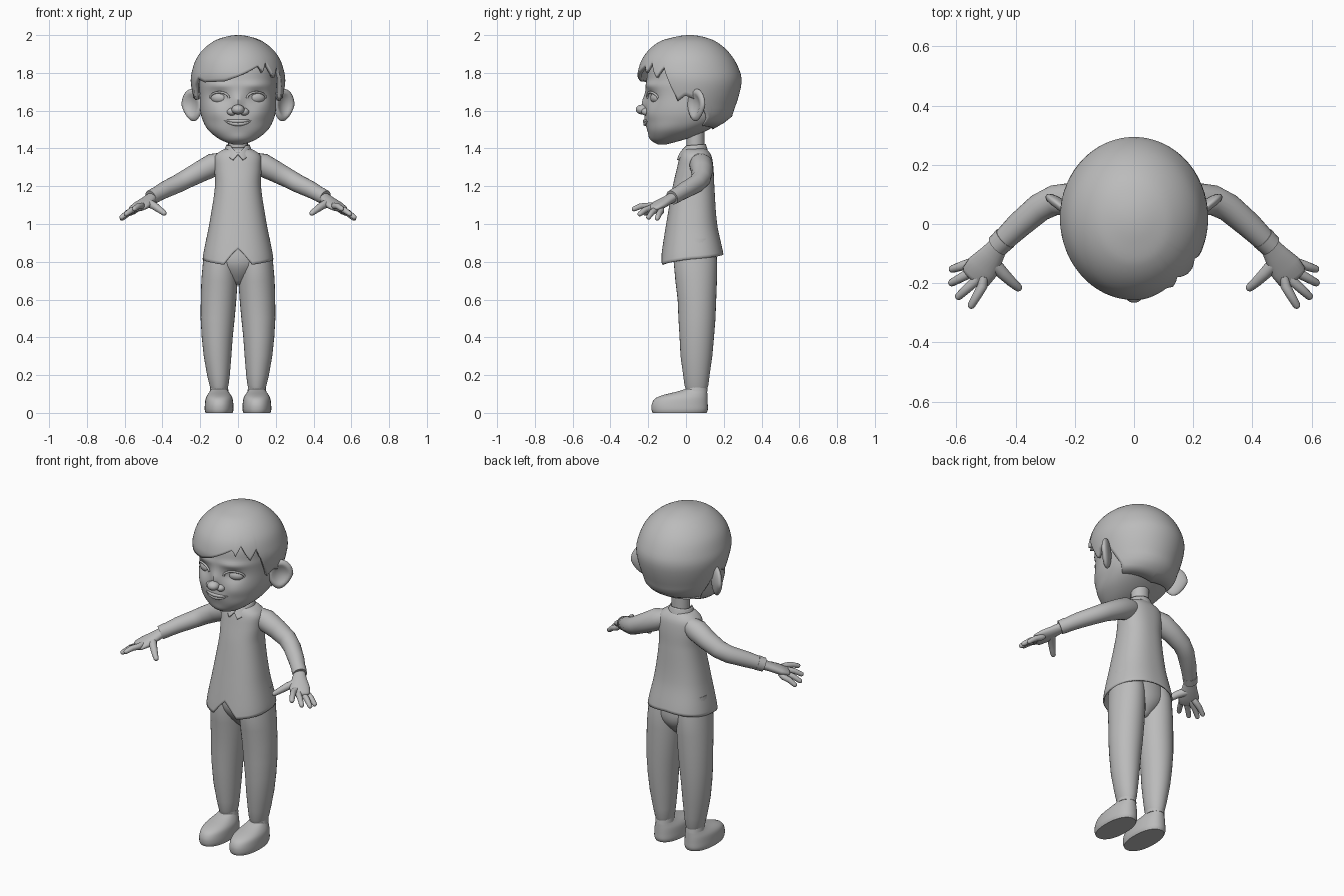
import bpy
import bmesh
from math import sin, cos, pi, radians, sqrt, exp, copysign
from mathutils import Vector, Matrix

if "Cube" in bpy.data.objects:
    bpy.data.objects.remove(bpy.data.objects["Cube"])

# One plain clay colour for everything
GREY = (0.5, 0.5, 0.5, 1)
clay = bpy.data.materials.new("plain grey")
clay.use_nodes = True
clay.diffuse_color = GREY
clay.node_tree.nodes["Principled BSDF"].inputs["Base Color"].default_value = GREY


def finish(name, bm, mirror=False, thickness=0, fix_normals=True):
    """Turn a bmesh into a smooth shaded object."""
    if fix_normals:
        bmesh.ops.recalc_face_normals(bm, faces=bm.faces)
    mesh = bpy.data.meshes.new(name)
    bm.to_mesh(mesh)
    bm.free()
    mesh.materials.append(clay)
    for poly in mesh.polygons:
        poly.use_smooth = True
    mesh.set_sharp_from_angle(angle=radians(50))
    obj = bpy.data.objects.new(name, mesh)
    bpy.context.scene.collection.objects.link(obj)
    if thickness:
        obj.modifiers.new("thickness", "SOLIDIFY").thickness = thickness
    if mirror:
        obj.modifiers.new("mirror", "MIRROR")
    return obj


def skin_rings(bm, rings, caps):
    """Join rings of points, listed top down, with quads."""
    rows = [[bm.verts.new(p) for p in ring] for ring in rings]
    n = len(rows[0])
    for a, b in zip(rows, rows[1:]):
        for i in range(n):
            j = (i + 1) % n
            bm.faces.new((a[i], b[i], b[j], a[j]))
    if caps:
        bm.faces.new(rows[0])
        bm.faces.new(rows[-1][::-1])


def linear(table, t):
    """Straight interpolation for hem heights; a plain number is constant."""
    if not isinstance(table, list):
        return table
    if table[0][0] >= 0:
        t = abs(t)
    for (a, u), (b, v) in zip(table, table[1:]):
        if t <= b:
            return u + (v - u) * (t - a) / (b - a)
    return table[-1][1]


def section(table, z, ease=1):
    """Smoothly interpolated (front, back, half width) at height z."""
    def key(h):
        return max(table[0][0] - h, 0) ** (1 / ease)
    keys = [key(row[0]) for row in table]
    last = len(keys) - 1
    t = min(max(key(z), 0), keys[-1])
    i = next(k for k in range(last) if t <= keys[k + 1])

    def slope(k, c):
        lo, hi = max(k - 1, 0), min(k + 1, last)
        return (table[hi][c] - table[lo][c]) / (keys[hi] - keys[lo])
    span = keys[i + 1] - keys[i]
    s = (t - keys[i]) / span
    blend = s * s * (3 - 2 * s)
    return [table[i][c] * (1 - blend) + table[i + 1][c] * blend
            + span * (s * (1 - s) ** 2 * slope(i, c) - s * s * (1 - s) * slope(i + 1, c))
            for c in (1, 2, 3)]


def power(v, p):
    return copysign(abs(v) ** p, v)


def shell(name, table, top, bottom, n=72, rows=30, square=1, ease=1,
          dx=0, warp=None, caps=False, **options):
    """Body of rounded sections; hem heights may vary with the angle from the front."""
    rings = []
    for r in range(rows + 1):
        ring = []
        for i in range(n):
            a = -pi + 2 * pi * i / n
            deg = -180 + 360 * i / n
            hi, lo = linear(top, deg), linear(bottom, deg)
            z = hi - (hi - lo) * (r / rows) ** ease
            front, back, half = section(table, z, ease)
            x = half * power(sin(a), square)
            y = (front + back) / 2 - (back - front) / 2 * power(cos(a), square)
            if warp and cos(a) > 0:
                y += warp(x, z)
            ring.append((x + dx, y, z))
        rings.append(ring)
    bm = bmesh.new()
    skin_rings(bm, rings, caps)
    bmesh.ops.remove_doubles(bm, verts=bm.verts, dist=0.00001)
    return finish(name, bm, fix_normals=caps, **options)


def sweep(name, path, n=20, round_end=False, **options):
    """Tube along points (x, y, z, side radius, up radius)."""
    pts = [Vector(p[:3]) for p in path]
    radii = [(p[3], p[-1]) for p in path]
    if round_end:
        way = (pts[-1] - pts[-2]).normalized()
        tip, (ra, rb) = pts[-1], radii[-1]
        for angle in (30, 55, 75):
            a = radians(angle)
            pts.append(tip + way * rb * sin(a))
            radii.append((ra * cos(a), rb * cos(a)))
    axis = (pts[-1] - pts[0]).normalized()
    ref = Vector((0, 1, 0)) if abs(axis.z) > 0.8 else Vector((0, 0, 1))
    rings = []
    for k, p in enumerate(pts):
        t = (pts[min(k + 1, len(pts) - 1)] - pts[max(k - 1, 0)]).normalized()
        side = t.cross(ref).normalized()
        up = side.cross(t)
        ra, rb = radii[k]
        rings.append([p + side * ra * cos(2 * pi * i / n) + up * rb * sin(2 * pi * i / n)
                      for i in range(n)])
    bm = bmesh.new()
    skin_rings(bm, rings, True)
    return finish(name, bm, **options)


def ball(name, centre, size, turn=0, shape=None, **options):
    """Stretched sphere, optionally reshaped and turned about z."""
    bm = bmesh.new()
    bmesh.ops.create_uvsphere(bm, u_segments=28, v_segments=18, radius=1)
    for v in bm.verts:
        if shape:
            shape(v.co)
    bm.transform(Matrix.Translation(centre) @ Matrix.Rotation(radians(turn), 4, "Z")
                 @ Matrix.Diagonal((*size, 1)))
    return finish(name, bm, **options)


# Head: rows of (height, front, back, half width), with soft bumps for the face
HEAD = [(1.95, -.1, .12, .1), (1.85, -.19, .22, .19), (1.75, -.21, .26, .205),
        (1.68, -.213, .255, .203), (1.6, -.213, .235, .2), (1.55, -.21, .205, .187),
        (1.5, -.205, .12, .16), (1.46, -.19, .03, .115), (1.435, -.17, -.05, .07),
        (1.42, -.145, -.11, .02)]
BUMPS = [(.098, 1.67, .05, .035, .02), (.1, 1.735, .07, .02, -.01),
         (.11, 1.58, .05, .04, -.008), (0, 1.64, .022, .045, -.02),
         (0, 1.545, .06, .03, -.01), (0, 1.45, .05, .025, -.008)]
FLAT = 0.88


def face_bumps(x, z):
    return sum(d * exp(-((abs(x) - bx) / sx) ** 2 - ((z - bz) / sz) ** 2)
               for bx, bz, sx, sz, d in BUMPS)


def face_y(x, z):
    front, back, half = section(HEAD, z)
    s = (abs(x) / half) ** (1 / FLAT)
    return (front + back) / 2 - (back - front) / 2 * sqrt(1 - s * s) ** FLAT + face_bumps(x, z)


shell("head", HEAD, 1.95, 1.42, n=96, rows=54, square=FLAT, warp=face_bumps, caps=True)

# Hair cap with a jagged, swept fringe and sideburns
HAIR = [(2, .02, .02, 0), (1.99, -.06, .095, .07), (1.968, -.135, .155, .128),
        (1.89, -.222, .242, .212), (1.8, -.256, .288, .246), (1.75, -.25, .294, .25),
        (1.68, -.235, .28, .238), (1.6, -.215, .253, .215), (1.56, -.2, .236, .2),
        (1.5, -.15, .14, .165), (1.47, -.1, .08, .1)]
FRINGE = [(-180, 1.5), (-120, 1.52), (-102, 1.65), (-84, 1.68), (-76, 1.65), (-67, 1.73),
          (-58, 1.77), (-45, 1.75), (-16, 1.755), (0, 1.78), (29, 1.84), (32, 1.8),
          (40, 1.86), (50, 1.775), (60, 1.835), (68, 1.72), (75, 1.65), (84, 1.68),
          (102, 1.65), (120, 1.52), (180, 1.5)]
shell("hair", HAIR, 2, FRINGE, n=144, rows=28, ease=2, thickness=.02)

# Eyes, lids, nose and lips
ball("eyes", (.098, face_y(.098, 1.67) + .014, 1.668), (.047, .028, .03), turn=18, mirror=True)
lid = []
for k in range(9):
    a = pi * k / 8
    x, z = .098 - .05 * cos(a), 1.667 + .031 * sin(a)
    lid.append((x, face_y(x, z) - .002 - .006 * sin(a), z, .006))
sweep("upper_eyelids", lid, n=8, mirror=True)
ball("nose_tip", (0, -.232, 1.606), (.034, .034, .026))
ball("nostrils", (.034, -.212, 1.594), (.024, .024, .02), mirror=True)
for name, drop, r in (("upper_lip", .006, .009), ("lower_lip", -.009, .01)):
    lip = []
    for k in range(13):
        s = k / 6 - 1
        x, z = .076 * s, 1.538 + drop * (1 - s * s) + .012 * s * s
        lip.append((x, face_y(x, z) + .001, z, r * (1.1 - s * s)))
    sweep(name, lip, n=10)


# Ears: flattened discs, hollow on the front and narrower at the lobe
def ear_shape(co):
    hollow = max(0, 1 - (co.x ** 2 + co.z ** 2) / 0.55)
    if co.y < 0:
        co.y += 1.1 * hollow
    if co.z < 0:
        co.x = co.x * (1 + .25 * co.z) + .12 * co.z


ball("ears", (.242, .055, 1.63), (.07, .024, .086), turn=38, shape=ear_shape, mirror=True)

# Neck, shirt and collar
sweep("neck", [(0, .05, 1.56, .052, .048), (0, .05, 1.35, .052, .048)])
SHIRT = [(1.405, .0, .1, .055), (1.385, -.02, .12, .095), (1.36, -.032, .135, .122),
         (1.3, -.047, .145, .125), (1.2, -.07, .15, .122), (1, -.105, .165, .152),
         (.84, -.13, .198, .184), (.78, -.137, .202, .19)]
HEM = [(0, .87), (20, .785), (90, .815), (180, .84)]
shell("shirt", SHIRT, 1.405, HEM, rows=36, square=.85, thickness=.008)
COLLAR = [(1.43, -.005, .102, .058), (1.39, -.025, .115, .072), (1.33, -.058, .125, .085)]
shell("collar", COLLAR, [(0, 1.375), (40, 1.415), (180, 1.425)],
      [(0, 1.37), (20, 1.34), (60, 1.37), (180, 1.385)], rows=6, thickness=.008)

# Sleeves and cuffs
sweep("sleeves", [(.08, .075, 1.33, .05), (.13, .08, 1.313, .062), (.2, .085, 1.277, .056),
                  (.27, .08, 1.24, .051), (.32, .055, 1.213, .048), (.39, -.005, 1.18, .044),
                  (.455, -.068, 1.143, .037)], mirror=True)
sweep("cuffs", [(.435, -.048, 1.155, .041), (.462, -.074, 1.14, .039)], mirror=True)

# Hands: palm, four fingers and thumb
sweep("palms", [(.45, -.063, 1.145, .03, .027), (.48, -.105, 1.122, .042, .025),
                (.51, -.145, 1.1, .055, .025), (.535, -.178, 1.084, .053, .018)],
      round_end=True, mirror=True)
FINGERS = {"little": ((.552, -.132, 1.068), (.613, -.152, 1.03)),
           "ring": ((.55, -.163, 1.074), (.615, -.198, 1.036)),
           "middle": ((.535, -.192, 1.083), (.592, -.244, 1.053)),
           "index": ((.512, -.21, 1.095), (.549, -.274, 1.08))}
for name, (base, tip) in FINGERS.items():
    base, tip = Vector(base), Vector(tip)
    start = base.lerp(Vector((.5, -.13, 1.105)), .4)
    bend = base.lerp(tip, .5) + Vector((0, 0, .006))
    sweep(name + "_fingers", [(*start, .015), (*base, .017), (*bend, .0155), (*tip, .013)],
          n=12, round_end=True, mirror=True)
sweep("thumbs", [(.485, -.12, 1.115, .024), (.445, -.165, 1.097, .021),
                 (.412, -.197, 1.073, .017), (.392, -.214, 1.058, .014)],
      n=12, round_end=True, mirror=True)

# Trousers: seat and two legs
SEAT = [(.92, -.06, .15, .14), (.8, -.066, .164, .15), (.74, -.04, .15, .1),
        (.68, .01, .1, .03)]
shell("trouser_seat", SEAT, .92, .68, n=40, rows=12, caps=True)
sweep("trouser_legs", [(.088, .05, .92, .08, .095), (.094, .05, .8, .091, .115),
                       (.098, .054, .7, .096, .11), (.103, .058, .6, .094, .102),
                       (.108, .058, .5, .09, .098), (.11, .057, .4, .082, .091),
                       (.108, .055, .3, .073, .084), (.103, .055, .2, .06, .07),
                       (.1, .055, .145, .05, .063), (.1, .055, .125, .044, .056)],
      n=32, mirror=True)

# Socks and shoes
sweep("socks", [(.1, .055, .17, .039, .047), (.1, .055, .08, .042, .05)], mirror=True)
SHOE = [(.128, .0, .108, .042), (.112, -.05, .112, .05), (.098, -.11, .113, .06),
        (.08, -.158, .114, .07), (.05, -.18, .115, .075), (.015, -.182, .115, .076),
        (0, -.176, .108, .071)]
shell("shoes", SHOE, .128, 0, n=40, rows=16, square=.9, dx=.1, caps=True, mirror=True)
sweep("shoe_collars", [(.1, .055, .135, .047, .057), (.1, .055, .112, .05, .06)], mirror=True)
